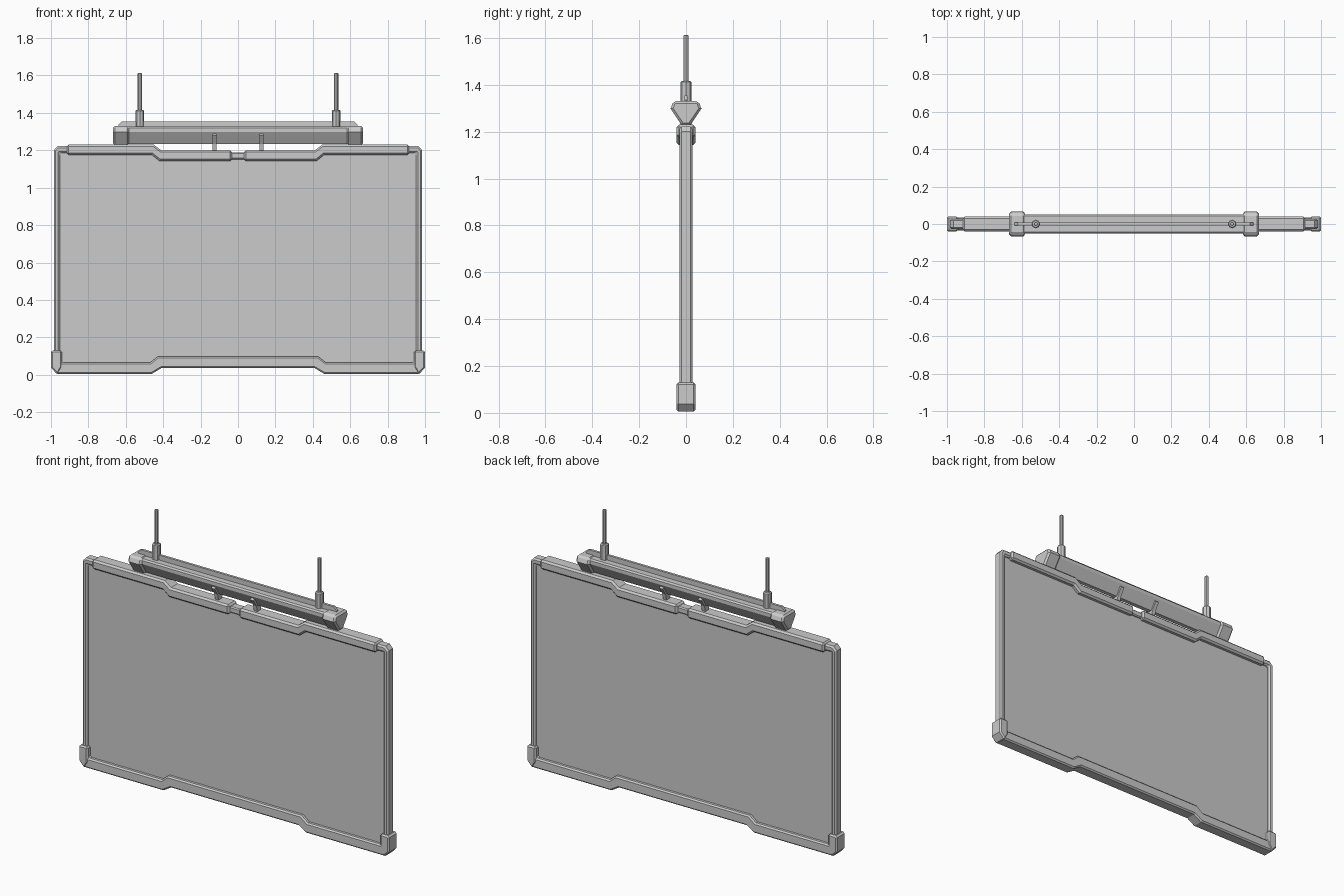
import bpy
import bmesh
from mathutils import Matrix, Vector

cube = bpy.data.objects.get("Cube")
if cube:
    bpy.data.objects.remove(cube, do_unlink=True)

grey = bpy.data.materials.new("plain grey")
grey.use_nodes = True
grey.diffuse_color = (0.6, 0.6, 0.6, 1)
grey.node_tree.nodes["Principled BSDF"].inputs["Base Color"].default_value = (0.6, 0.6, 0.6, 1)


def finish(name, bm, bevel):
    bmesh.ops.recalc_face_normals(bm, faces=bm.faces)
    mesh = bpy.data.meshes.new(name)
    bm.to_mesh(mesh)
    bm.free()
    mesh.materials.append(grey)
    obj = bpy.data.objects.new(name, mesh)
    bpy.context.collection.objects.link(obj)
    if bevel:
        mod = obj.modifiers.new("chamfer", "BEVEL")
        mod.width = bevel
        mod.segments = 1
        mod.limit_method = "ANGLE"
        mod.angle_limit = 1.0
    return obj


def prism(name, outline, start, end, axis="y", bevel=0.0):
    """Extrude an outline (x,z or y,z) along the other horizontal axis."""
    bm = bmesh.new()
    place = (lambda a, z: (a, start, z)) if axis == "y" else (lambda a, z: (start, a, z))
    face = bm.faces.new([bm.verts.new(place(a, z)) for a, z in outline])
    out = bmesh.ops.extrude_face_region(bm, geom=[face])
    move = Vector((0, end - start, 0) if axis == "y" else (end - start, 0, 0))
    bmesh.ops.translate(bm, vec=move, verts=[v for v in out["geom"] if isinstance(v, bmesh.types.BMVert)])
    return finish(name, bm, bevel)


def rod(name, x, low, high, radius, sides, bevel=0.0):
    bm = bmesh.new()
    bmesh.ops.create_cone(bm, cap_ends=True, segments=sides, radius1=radius, radius2=radius,
                          depth=high - low, matrix=Matrix.Translation((x, 0, (low + high) / 2)))
    return finish(name, bm, bevel)


def both(half):
    """Complete a symmetric outline from its positive half."""
    return half + [(-a, z) for a, z in reversed(half)]


def flip(outline, side):
    return [(a * side, z) for a, z in outline]


# Flat board
prism("panel", both([(0.97, 0.04), (0.97, 1.2), (0.46, 1.2), (0.42, 1.165)]), -0.014, 0.014)

# Lower rail with its raised middle and upright corners
prism("bottom_rail", both([(0.41, 0.035), (0.46, 0.005), (0.965, 0.005), (0.995, 0.035),
                           (0.995, 0.08), (0.945, 0.08), (0.94, 0.065), (0.47, 0.065), (0.43, 0.097)]),
      -0.036, 0.036, bevel=0.01)

# Hanger bar: wedge body, end caps, thin top fin
prism("hanger_bar", both([(0.012, 1.235), (0.05, 1.298), (0.05, 1.318), (0.042, 1.326)]),
      -0.6, 0.6, axis="x")
prism("hanger_fin", both([(0.64, 1.32), (0.64, 1.335), (0.62, 1.355)]), -0.007, 0.007)

# Joint between the two top rails
prism("center_joint", both([(0.04, 1.152), (0.04, 1.188)]), -0.026, 0.026, bevel=0.006)

for side, word in ((1, "left"), (-1, "right")):
    # Side frame bending over at the top
    frame = [(0.985, 0.06), (0.985, 1.2), (0.965, 1.222), (0.9, 1.222),
             (0.9, 1.185), (0.953, 1.185), (0.953, 0.06)]
    prism(word + "_frame", flip(frame, side), -0.028, 0.028, bevel=0.009)

    # Corner bracket
    corner = [(0.965, 0), (1, 0.038), (1, 0.122), (0.99, 0.13), (0.942, 0.13), (0.942, 0.04)]
    prism(word + "_corner_bracket", flip(corner, side), -0.04, 0.04, bevel=0.008)

    # Stepped top rail
    rail = [(0.915, 1.175), (0.915, 1.23), (0.45, 1.23), (0.41, 1.2), (0.032, 1.2),
            (0.032, 1.143), (0.42, 1.143), (0.46, 1.175)]
    prism(word + "_top_rail", flip(rail, side), -0.04, 0.04, bevel=0.01)

    # Hanger end cap
    cap = both([(0.018, 1.228), (0.066, 1.298), (0.054, 1.33)])
    prism(word + "_hanger_cap", cap, 0.582 * side, 0.668 * side, axis="x", bevel=0.01)

    # Strut gripping the hanger from both faces
    strut = both([(0.014, 1.19), (0.024, 1.235), (0.052, 1.278), (0.044, 1.286)])
    prism(word + "_strut", strut, 0.114 * side, 0.136 * side, axis="x")

    # Ceiling rod and collar
    rod(word + "_collar", 0.525 * side, 1.315, 1.416, 0.023, 8, 0.005)
    rod(word + "_rod", 0.525 * side, 1.4, 1.612, 0.011, 8, 0.002)
